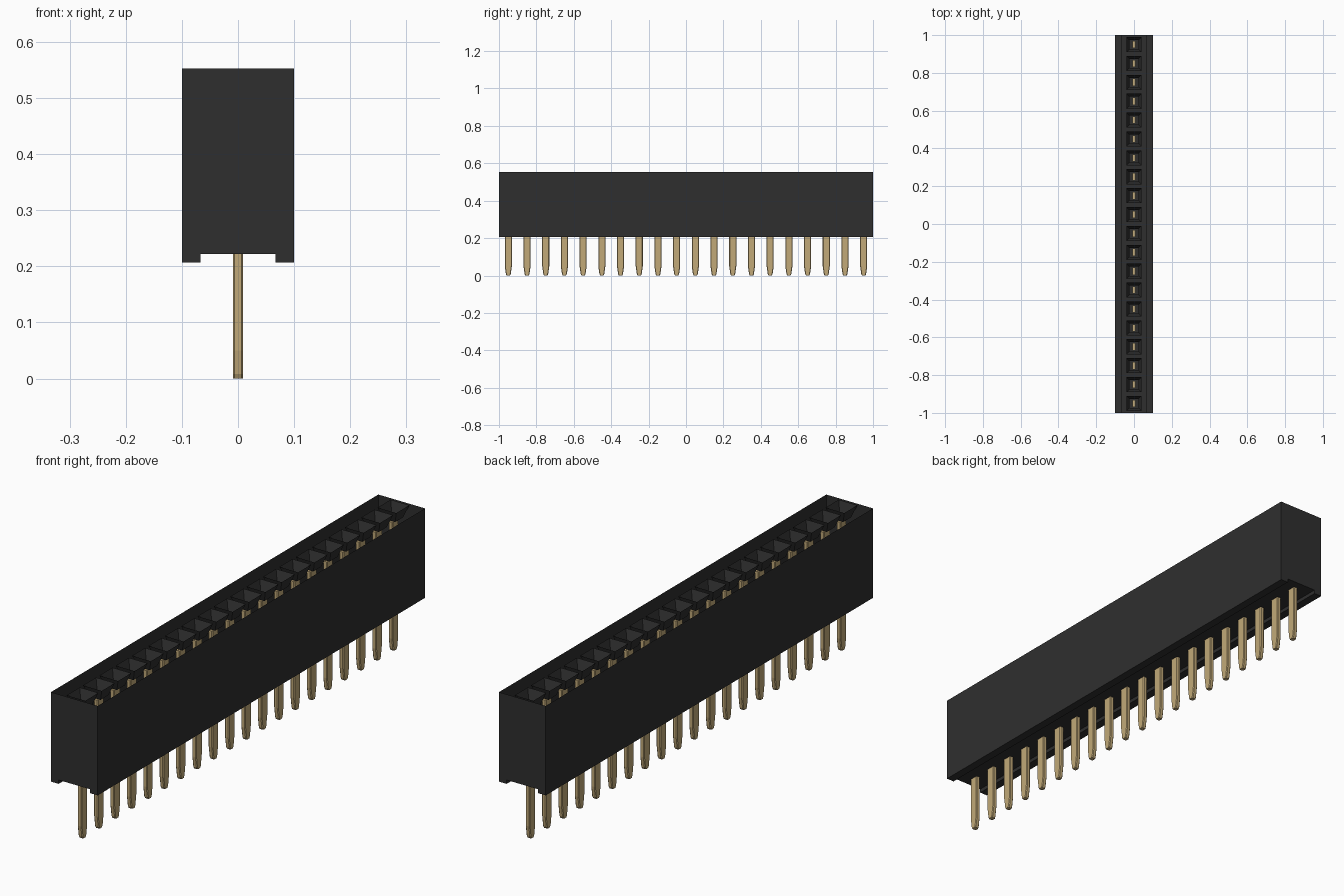
import bpy
import bmesh

cube = bpy.data.objects.get("Cube")
if cube:
    bpy.data.objects.remove(cube, do_unlink=True)

TOP, FLOOR, FOOT = 0.553, 0.222, 0.207
COUNT, PITCH = 20, 0.1


def material(name, rgb, metallic=0.0):
    m = bpy.data.materials.new(name)
    m.use_nodes = True
    m.diffuse_color = (*rgb, 1)
    m.node_tree.nodes["Principled BSDF"].inputs["Base Color"].default_value = (*rgb, 1)
    return m


def finish(bm, name, mat):
    mesh = bpy.data.meshes.new(name)
    bm.to_mesh(mesh)
    bm.free()
    mesh.materials.append(mat)
    obj = bpy.data.objects.new(name, mesh)
    bpy.context.collection.objects.link(obj)
    return obj


def loft(bm, rings):
    """Join closed rings of points with quads and return the vertex rings."""
    loops = [[bm.verts.new(p) for p in ring] for ring in rings]
    for a, b in zip(loops, loops[1:]):
        n = len(a)
        for i in range(n):
            j = (i + 1) % n
            bm.faces.new((a[i], a[j], b[j], b[i]))
    return loops


black = material("black plastic", (0.028, 0.028, 0.028))
gold = material("gold contact", (0.54, 0.40, 0.19))

# Housing: open-topped shell with a shallow groove under the floor
bm = bmesh.new()
half = [(0.1, TOP), (0.1, FOOT), (0.067, FOOT), (0.067, FLOOR)]
profile = [(-x, z) for x, z in half] + half[::-1]
front, back = [[bm.verts.new((x, y, z)) for x, z in profile] for y in (-1, 1)]
for i in range(len(profile) - 1):
    bm.faces.new((front[i], back[i], back[i + 1], front[i + 1]))
bm.faces.new(front)
bm.faces.new(back[::-1])
finish(bm, "housing", black)

centres = [(i - (COUNT - 1) / 2) * PITCH for i in range(COUNT)]

# Sockets: square lead-in funnels level with the rim
bm = bmesh.new()
for y in centres:
    loft(bm, [[(sx * r, y + sy * r, z)
               for sx, sy in ((-1, -1), (-1, 1), (1, 1), (1, -1))]
              for r, z in ((0.04, TOP), (0.024, TOP - 0.045))])
finish(bm, "socket_funnels", black)


# Pins: flat contacts with clipped corners and tapered tips
def pin_ring(y, hx, hy, z, c=0.003):
    quarter = [(hx, hy - c), (hx - c, hy)]
    pts = quarter + [(-a, b) for a, b in quarter[::-1]]
    pts += [(-a, -b) for a, b in pts]
    return [(a, y + b, z) for a, b in pts]


bm = bmesh.new()
for y in centres:
    loops = loft(bm, [pin_ring(y, 0.009, hy, z)
                      for hy, z in ((0.009, 0), (0.013, 0.008), (0.019, 0.05), (0.019, 0.5))])
    bm.faces.new(loops[0][::-1])
    bm.faces.new(loops[-1])
bmesh.ops.recalc_face_normals(bm, faces=bm.faces)
finish(bm, "contact_pins", gold)
